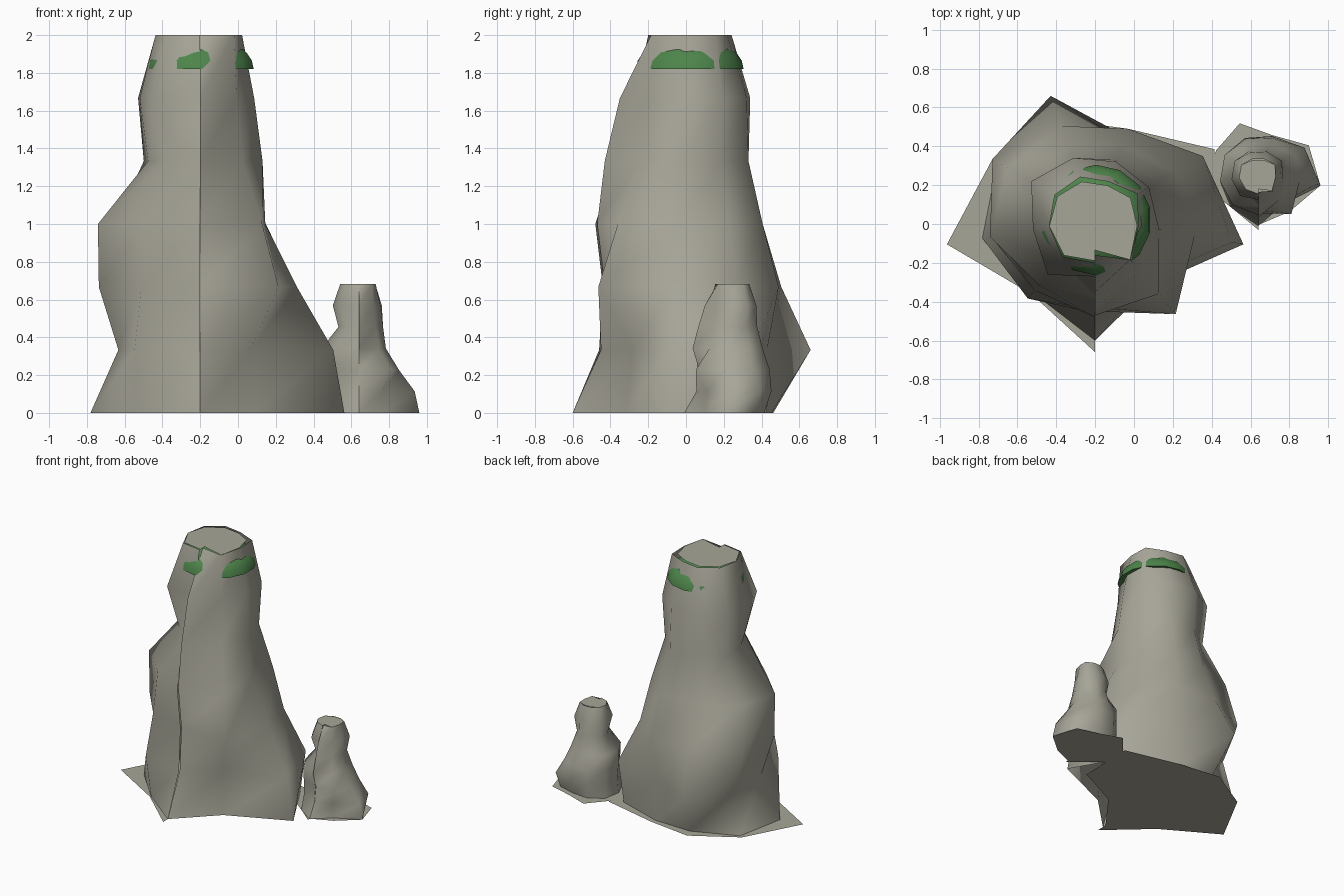
import bpy, bmesh, math

if "Cube" in bpy.data.objects:
    bpy.data.objects.remove(bpy.data.objects["Cube"])


def material(name, rgb):
    m = bpy.data.materials.new(name)
    m.diffuse_color = (*rgb, 1)
    m.use_nodes = True
    m.node_tree.nodes["Principled BSDF"].inputs["Base Color"].default_value = m.diffuse_color
    return m


stone = material("warm grey stone", (0.39, 0.38, 0.315))
moss = material("moss green", (0.075, 0.235, 0.07))


def finish(bm, name, mat):
    me = bpy.data.meshes.new(name)
    bm.to_mesh(me)
    bm.free()
    me.materials.append(mat)
    ob = bpy.data.objects.new(name, me)
    bpy.context.collection.objects.link(ob)
    return ob


def rock(name, cx, cy, height, rings, low_cap, top_cap):
    """Nine-sided worn pillar; each ring lists radii from the front seam round to it again."""
    bm = bmesh.new()

    def ring(radii, z):
        out = []
        for k, r in enumerate(radii):
            a = math.radians(-90 + 40 * k)
            out.append(bm.verts.new((cx + r * math.cos(a), cy + r * math.sin(a), z)))
        return out

    # smooth side skin, open along the front seam
    rows = [ring(r, height * i / (len(rings) - 1)) for i, r in enumerate(rings)]
    for lo, up in zip(rows, rows[1:]):
        for k in range(9):
            for tri in ((lo[k], lo[k + 1], up[k + 1]), (lo[k], up[k + 1], up[k])):
                bm.faces.new(tri).smooth = True

    # separate flat end caps with their own ragged outline
    for radii, z, flip in ((low_cap, 0, True), (top_cap, height, False)):
        rim = ring(radii, z)
        mid = bm.verts.new((cx, cy, z))
        for a, b in zip(rim, rim[1:]):
            bm.faces.new((mid, b, a) if flip else (mid, a, b))
    return finish(bm, name, stone)


# large rock pillar
rock("large_rock", -0.20, 0.03, 2.0, [
    (.63, .45, .775, .60, .45, .46, .58, .59, .50, .63),
    (.48, .41, .715, .64, .425, .67, .50, .44, .54, .49),
    (.46, .645, .52, .48, .49, .505, .61, .545, .485, .47),
    (.50, .51, .35, .40, .40, .40, .52, .55, .45, .51),
    (.46, .35, .335, .30, .32, .32, .345, .28, .29, .40),
    (.38, .30, .29, .32, .31, .33, .38, .325, .38, .30),
    (.19, .28, .225, .25, .20, .225, .24, .24, .26, .23),
], (.60, .37, .61, .71, .49, .54, .61, .775, .51, .69),
    (.165, .28, .22, .21, .18, .20, .225, .24, .25, .22))

# small rock pillar
rock("small_rock", 0.64, 0.255, 0.683, [
    (.265, .20, .325, .24, .17, .18, .20, .20, .22, .265),
    (.20, .19, .30, .275, .21, .20, .20, .19, .20, .20),
    (.185, .265, .215, .21, .20, .195, .20, .20, .20, .19),
    (.22, .17, .145, .16, .16, .16, .20, .20, .205, .21),
    (.19, .14, .13, .12, .13, .13, .12, .11, .108, .16),
    (.155, .12, .115, .14, .125, .12, .14, .14, .144, .13),
    (.09, .11, .09, .10, .085, .085, .10, .10, .10, .10),
], (.26, .25, .325, .30, .215, .28, .25, .30, .22, .285),
    (.075, .11, .09, .10, .08, .08, .10, .10, .10, .10))

# moss dome that pokes out of the large rock near its top
bm = bmesh.new()
bmesh.ops.create_uvsphere(bm, u_segments=14, v_segments=12, radius=1)
bmesh.ops.delete(bm, geom=[v for v in bm.verts if v.co.z < -0.01], context='VERTS')
for f in bm.faces:
    f.smooth = True
base = bmesh.ops.holes_fill(bm, edges=[e for e in bm.edges if e.is_boundary])
for f in base["faces"]:
    f.smooth = False
for v in bm.verts:
    x, y, z = v.co
    v.co = (-0.195 + 0.285 * x, 0.02 + 0.285 * y, 1.82 + 0.175 * z)
bmesh.ops.recalc_face_normals(bm, faces=bm.faces)
finish(bm, "moss_patch", moss)
